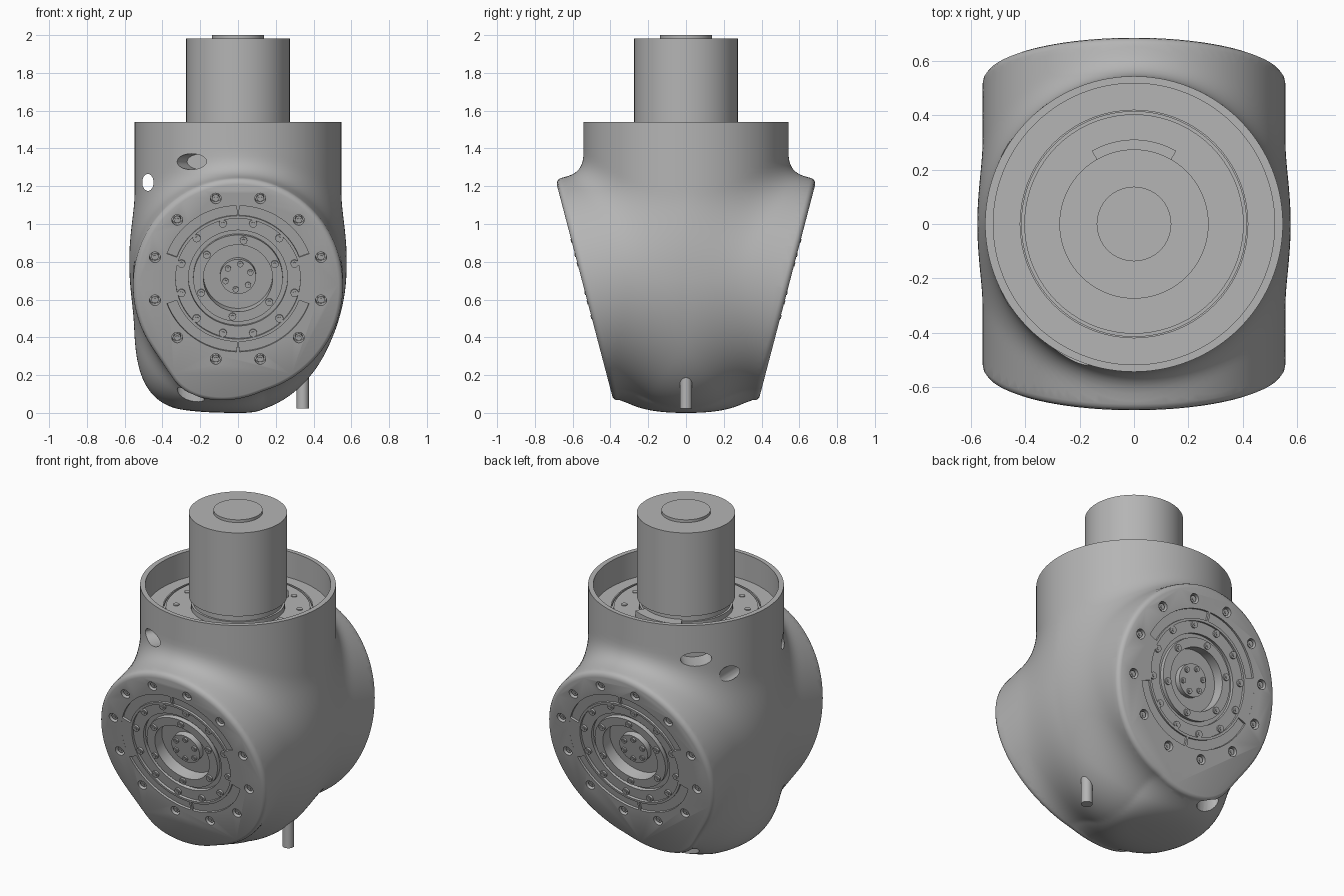
import bpy, bmesh, math
from mathutils import Matrix, Vector

cube = bpy.data.objects.get("Cube")
if cube:
    bpy.data.objects.remove(cube, do_unlink=True)

grey = bpy.data.materials.new("machined_grey")
grey.use_nodes = True
GREY = (0.46, 0.46, 0.46, 1)
grey.diffuse_color = GREY
grey.node_tree.nodes["Principled BSDF"].inputs["Base Color"].default_value = GREY

TILT = math.radians(14.7)
COS, SIN = math.cos(TILT), math.sin(TILT)
SIDES = {"front": -1, "back": 1}


def finish(bm, name, matrix=Matrix(), shade=True):
    bmesh.ops.recalc_face_normals(bm, faces=bm.faces)
    mesh = bpy.data.meshes.new(name)
    bm.to_mesh(mesh)
    bm.free()
    ob = bpy.data.objects.new(name, mesh)
    bpy.context.collection.objects.link(ob)
    ob.matrix_world = matrix
    mesh.materials.append(grey)
    if shade:
        smooth(ob)
    return ob


def smooth(ob):
    bpy.ops.object.select_all(action='DESELECT')
    ob.select_set(True)
    bpy.context.view_layer.objects.active = ob
    bpy.ops.object.shade_smooth_by_angle(angle=math.radians(32))


def lathe(name, profile, matrix=Matrix()):
    bm = bmesh.new()
    vs = [bm.verts.new((r, 0, z)) for r, z in profile]
    es = [bm.edges.new(pair) for pair in zip(vs, vs[1:])]
    bmesh.ops.spin(bm, geom=vs + es, cent=(0, 0, 0), axis=(0, 0, 1), angle=math.tau, steps=72)
    bmesh.ops.remove_doubles(bm, verts=bm.verts, dist=1e-4)
    return finish(bm, name, matrix)


def arc(name, r0, r1, z0, z1, start, end, matrix=Matrix()):
    bm = bmesh.new()
    face = bm.faces.new([bm.verts.new((r, 0, z)) for r, z in ((r0, z0), (r1, z0), (r1, z1), (r0, z1))])
    bmesh.ops.rotate(bm, verts=bm.verts, matrix=Matrix.Rotation(math.radians(start), 3, 'Z'))
    ring = bmesh.ops.extrude_face_region(bm, geom=[face])
    # sweep the remaining angle from the extruded section
    end_face = [f for f in ring["geom"] if isinstance(f, bmesh.types.BMFace)]
    bmesh.ops.spin(bm, geom=end_face, cent=(0, 0, 0), axis=(0, 0, 1),
                   angle=math.radians(end - start), steps=20)
    bmesh.ops.remove_doubles(bm, verts=bm.verts, dist=1e-5)
    return finish(bm, name, matrix)


def peg(bm, matrix, r, z0, z1, segments=20):
    bmesh.ops.create_cone(bm, cap_ends=True, segments=segments, radius1=r, radius2=r, depth=z1 - z0,
                          matrix=matrix @ Matrix.Translation((0, 0, (z0 + z1) / 2)))


def circle(radius, count, start):
    for i in range(count):
        a = math.radians(start) + math.tau * i / count
        yield Matrix.Translation((radius * math.cos(a), radius * math.sin(a), 0))


def face_frame(s):
    n = Vector((0, s * COS, -SIN))
    x = Vector((-s, 0, 0))
    rot = Matrix((x, n.cross(x), n)).transposed().to_4x4()
    return Matrix.Translation((0, s * 0.553, 0.71)) @ rot


# Housing shape: upright barrel with rounded base, blended with two tilted tubes
def barrel(x, y, z):
    low = min(max((1.1 - z) / 0.4, 0), 1)
    rho = math.hypot(x / (0.547 + 0.005 * low), y / 0.543)
    p = min(max(2.6 - 4.2 * x, 2), 4)
    zeta = max(0.7 - z, 0) / 0.7
    return ((rho ** p + zeta ** p) ** (1 / p) - 1) * 0.55


def tube(x, y, z):
    up = (abs(y) - 0.542) * SIN + (z - 0.667) * COS
    return (math.hypot(x / 0.556, up / 0.588) - 1) * 0.57


def housing(v):
    a, b, k = barrel(*v), tube(*v), 0.09
    h = max(k - abs(a - b), 0) / k
    return min(a, b) - h * h * k / 4


bm = bmesh.new()
bmesh.ops.create_uvsphere(bm, u_segments=144, v_segments=110, radius=1)
centre = Vector((0, 0, 0.8))
for v in bm.verts:
    direction = v.co.normalized()
    lo, hi = 0.2, 1.7
    for _ in range(18):
        mid = (lo + hi) / 2
        if housing(centre + direction * mid) < 0:
            lo = mid
        else:
            hi = mid
    v.co = centre + direction * lo


def cut(co, no):
    res = bmesh.ops.bisect_plane(bm, geom=bm.verts[:] + bm.edges[:] + bm.faces[:], dist=1e-5,
                                 plane_co=co, plane_no=no, clear_outer=True)
    return [e for e in res["geom_cut"] if isinstance(e, bmesh.types.BMEdge)]


# Flat top, and tilted flange faces with rounded rims
bmesh.ops.edgeloop_fill(bm, edges=cut((0, 0, 1.54), (0, 0, 1)))
for s in SIDES.values():
    n = Vector((0, s * COS, -SIN))
    loop = cut(Vector((0, s * 0.542, 0.667)) - n * 0.03, n)
    for rise, shrink in ((0.012, 0.996), (0.011, 0.986), (0.007, 0.975)):
        new = bmesh.ops.extrude_edge_only(bm, edges=loop)["geom"]
        loop = [e for e in new if isinstance(e, bmesh.types.BMEdge)]
        verts = [v for v in new if isinstance(v, bmesh.types.BMVert)]
        mid = sum((v.co for v in verts), Vector()) / len(verts)
        for v in verts:
            v.co = mid + (v.co - mid) * shrink + n * rise
    bmesh.ops.edgeloop_fill(bm, edges=loop)
body = finish(bm, "housing", shade=False)

# Cavity, flange recesses, bolt holes and drain holes
bm = bmesh.new()
peg(bm, Matrix(), 0.517, 1.38, 1.7, 96)
for s in SIDES.values():
    frame = face_frame(s)
    peg(bm, frame, 0.40, -0.1, 0.1, 72)
    for spot in circle(0.455, 12, 15):
        peg(bm, frame @ spot, 0.029, -0.045, 0.1)
    peg(bm, Matrix.Translation((-0.25, s * 0.34, 0)) @ Matrix.Scale(1.8, 4, (1, 0, 0)), 0.04, -0.1, 0.17)
for azimuth in (243, 131):
    peg(bm, Matrix.Rotation(math.radians(azimuth), 4, 'Z') @ Matrix.Translation((0, 0, 1.33))
        @ Matrix.Rotation(math.pi / 2, 4, 'Y') @ Matrix.Scale(2.1, 4, (0, 1, 0)), 0.042, 0.42, 0.8, 32)
peg(bm, Matrix.Translation((-0.477, 0, 1.22)) @ Matrix.Rotation(math.pi / 2, 4, 'X')
    @ Matrix.Scale(1.5, 4, (0, 1, 0)), 0.03, -0.9, 0.9, 24)
cutter = finish(bm, "hole_cutter", shade=False)
cutter.hide_render = True
mod = body.modifiers.new("holes", 'BOOLEAN')
mod.operation, mod.solver, mod.object = 'DIFFERENCE', 'EXACT', cutter
bpy.context.view_layer.objects.active = body
bpy.ops.object.modifier_apply(modifier=mod.name)
bpy.data.objects.remove(cutter, do_unlink=True)
smooth(body)

# Flange inserts with rings, side plates and screws
INSERT = [(0.399, -0.012), (0.345, -0.012), (0.345, 0), (0.33, 0), (0.33, -0.015), (0.262, -0.015),
          (0.262, -0.035), (0.237, -0.035), (0.237, -0.01), (0.183, -0.01), (0.183, -0.08),
          (0.095, -0.08), (0.095, -0.045), (0, -0.045)]
for side, s in SIDES.items():
    frame = face_frame(s)
    lathe(side + "_flange_insert", INSERT, frame)
    for label, start, end in (("left", -20, 20), ("right", 160, 200), ("top", 89, 91), ("bottom", 269, 271)):
        arc(side + "_" + label + "_ring_plate", 0.343, 0.401, -0.02, 0, start, end, frame)
    bm = bmesh.new()
    for radius, count, start, r, z0, z1 in ((0.455, 12, 15, 0.019, -0.05, -0.01),
                                            (0.31, 12, 15, 0.021, -0.02, -0.004),
                                            (0.21, 6, 22, 0.02, -0.02, 0),
                                            (0.07, 6, 20, 0.016, -0.05, -0.036)):
        for spot in circle(radius, count, start):
            peg(bm, frame @ spot, r, z0, z1, 16)
            peg(bm, frame @ spot, r * 0.5, z1 - 0.01, z1 + 0.004, 6)
    finish(bm, side + "_screws")

# Bearing plate in the cavity
lathe("bearing_plate", [(0.42, 1.375), (0.42, 1.40), (0.413, 1.40), (0.413, 1.388),
                        (0.403, 1.388), (0.403, 1.40), (0, 1.40)])
arc("bearing_key", 0.25, 0.31, 1.39, 1.44, 60, 120)
bm = bmesh.new()
for spot in circle(0.345, 12, 0):
    if abs(spot.translation.x) > 0.1:
        peg(bm, spot, 0.017, 1.39, 1.405, 16)
for x in (-0.29, 0.29):
    peg(bm, Matrix.Translation((x, 0, 0)), 0.017, 1.39, 1.405, 16)
finish(bm, "bearing_screws")

# Motor with stepped collar and end cap
lathe("motor", [(0, 1.39), (0.262, 1.39), (0.262, 1.43), (0.25, 1.43), (0.25, 1.47), (0.274, 1.47),
                (0.274, 1.983), (0.137, 1.983), (0.137, 2.0), (0, 2.0)])

# Pin below the housing
lathe("bottom_pin", [(0, 0.022), (0.032, 0.022), (0.032, 0.3), (0, 0.3)], Matrix.Translation((0.343, 0, 0)))
